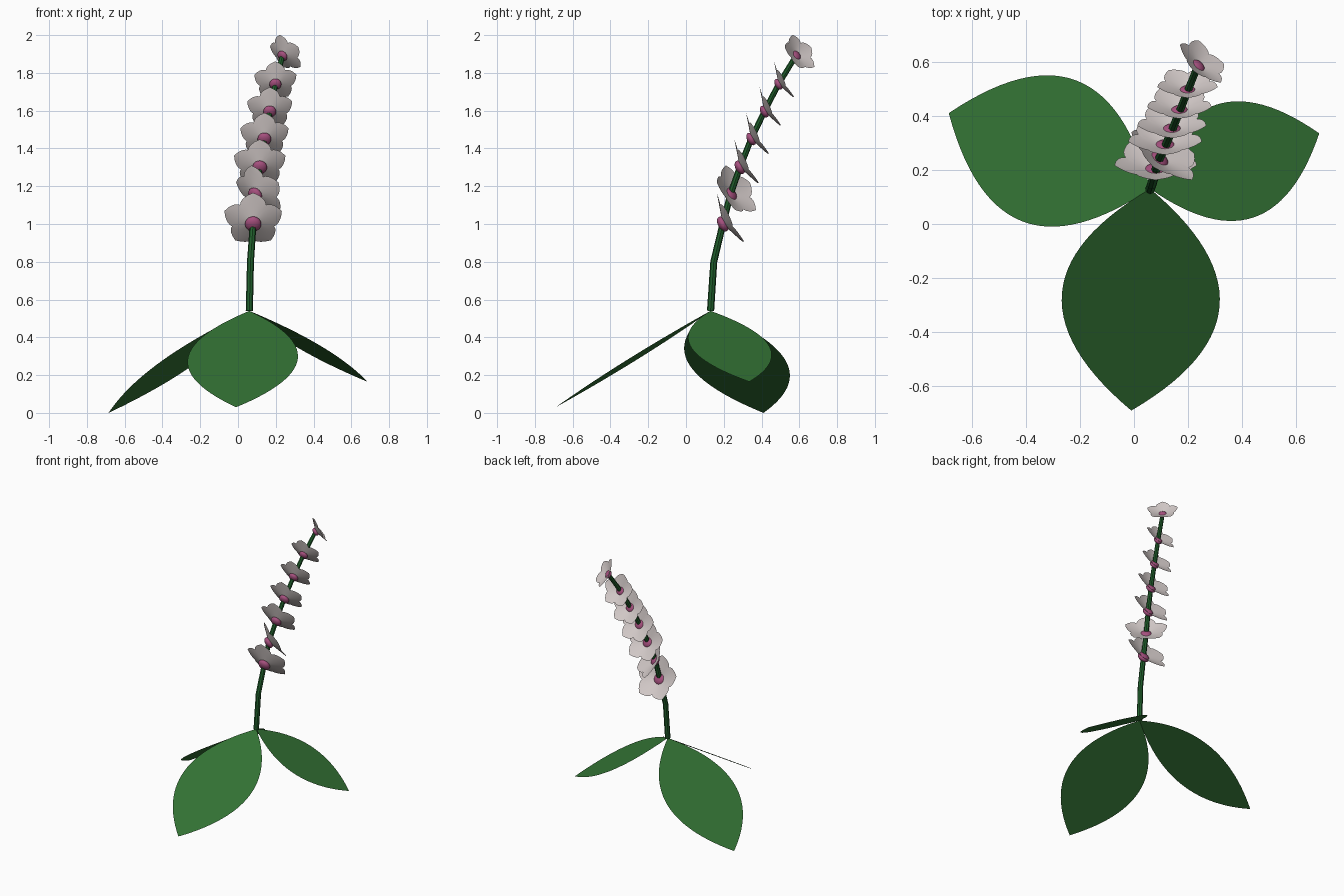
import bpy, bmesh, math
from mathutils import Vector, Matrix

cube = bpy.data.objects.get("Cube")
if cube:
    bpy.data.objects.remove(cube, do_unlink=True)


def material(name, rgb):
    m = bpy.data.materials.new(name)
    m.use_nodes = True
    m.diffuse_color = (*rgb, 1)
    node = next(n for n in m.node_tree.nodes if n.type == 'BSDF_PRINCIPLED')
    node.inputs["Base Color"].default_value = (*rgb, 1)
    return m


LEAF = material("leaf green", (0.033, 0.17, 0.035))
STEM = material("stem green", (0.015, 0.12, 0.026))
PETAL = material("petal white", (0.64, 0.58, 0.57))
HEART = material("flower pink", (0.38, 0.08, 0.21))


def make_object(name, bm, mat, smooth=True):
    mesh = bpy.data.meshes.new(name)
    bm.to_mesh(mesh)
    bm.free()
    mesh.materials.append(mat)
    for p in mesh.polygons:
        p.use_smooth = smooth
    obj = bpy.data.objects.new(name, mesh)
    bpy.context.collection.objects.link(obj)
    return obj


def add_blade(bm, point, rows, cols):
    """Pointed sheet: point(t, s) with t along 0..1 and s across -1..1."""
    grid = [[bm.verts.new(point(i / rows, 2 * j / cols - 1))
             for j in range(cols + 1)] for i in range(rows + 1)]
    for i in range(rows):
        for j in range(cols):
            bm.faces.new((grid[i][j], grid[i + 1][j],
                          grid[i + 1][j + 1], grid[i][j + 1]))
    bmesh.ops.remove_doubles(bm, verts=bm.verts, dist=1e-5)


# Three flat leaves hanging from the foot of the stem
foot = Vector((0.06, 0.13, 0.54))


def make_leaf(name, tip, ratio):
    axis = Vector(tip) - foot
    across = Vector((0, 0, 1)).cross(axis).normalized() * axis.length * ratio
    bm = bmesh.new()
    add_blade(bm, lambda t, s: foot + axis * t - across * s * 4 * t * (1 - t), 28, 2)
    make_object(name, bm, LEAF, False)


make_leaf("front_leaf", (-0.01, -0.69, 0.03), 0.302)
make_leaf("right_leaf", (-0.685, 0.41, 0.0), 0.29)
make_leaf("left_leaf", (0.685, 0.335, 0.165), 0.29)

# Flower positions up the leaning stem: centre, petal length, yaw
flowers = [
    ((0.08, 0.195, 1.0), 0.16, 0),
    ((0.09, 0.235, 1.155), 0.15, 38),
    ((0.115, 0.285, 1.30), 0.143, 0),
    ((0.14, 0.345, 1.45), 0.134, 0),
    ((0.168, 0.415, 1.595), 0.125, 0),
    ((0.198, 0.49, 1.74), 0.117, 0),
    ((0.235, 0.582, 1.89), 0.108, 43),
]

# Tapered stem through the flower centres
path = [foot, Vector((0.066, 0.147, 0.8))] + [Vector(f[0]) for f in flowers]
SIDES = 8
bm = bmesh.new()
rings = []
for i, p in enumerate(path):
    d = (path[min(i + 1, len(path) - 1)] - path[max(i - 1, 0)]).normalized()
    u = d.cross(Vector((0, 1, 0))).normalized()
    v = d.cross(u)
    r = 0.019 - 0.0006 * i
    rings.append([bm.verts.new(p + r * (u * math.cos(a) + v * math.sin(a)))
                  for a in (math.tau * k / SIDES for k in range(SIDES))])
for lo, hi in zip(rings, rings[1:]):
    for k in range(SIDES):
        n = (k + 1) % SIDES
        bm.faces.new((lo[k], lo[n], hi[n], hi[k]))
bm.faces.new(rings[0])
bm.faces.new(rings[-1])
bmesh.ops.recalc_face_normals(bm, faces=bm.faces)
make_object("stem", bm, STEM, False)


def petal_point(t, s):
    """Unit petal along +y, rising in a shallow cup along +z."""
    half = 0.43 * max(0.0, math.sin(math.pi * t ** 1.3)) ** 0.8
    return Vector((s * half, t, 0.33 * t + 0.05 * s * s * math.sin(math.pi * t)))


# Five-petalled flowers with a flattened pink heart
for i, (centre, size, yaw) in enumerate(flowers, 1):
    a = math.radians(yaw)
    normal = Vector((0.87 * math.sin(a), 0.87 * math.cos(a), 0.49)).normalized()
    side = Vector((0, 0, 1)).cross(normal).normalized()
    up = normal.cross(side)
    frame = Matrix((side, up, normal)).transposed().to_4x4()
    place = Matrix.Translation(centre) @ frame

    bm = bmesh.new()
    for k in range(5):
        part = place @ Matrix.Rotation(math.tau * k / 5, 4, 'Z') @ Matrix.Scale(size, 4)
        add_blade(bm, lambda t, s: part @ petal_point(t, s), 12, 6)
    make_object(f"flower_petals_{i}", bm, PETAL)

    bm = bmesh.new()
    bmesh.ops.create_uvsphere(bm, u_segments=20, v_segments=12, radius=size * 0.27)
    bm.transform(place @ Matrix.Diagonal((1, 1, 0.6, 1)))
    make_object(f"flower_heart_{i}", bm, HEART)
